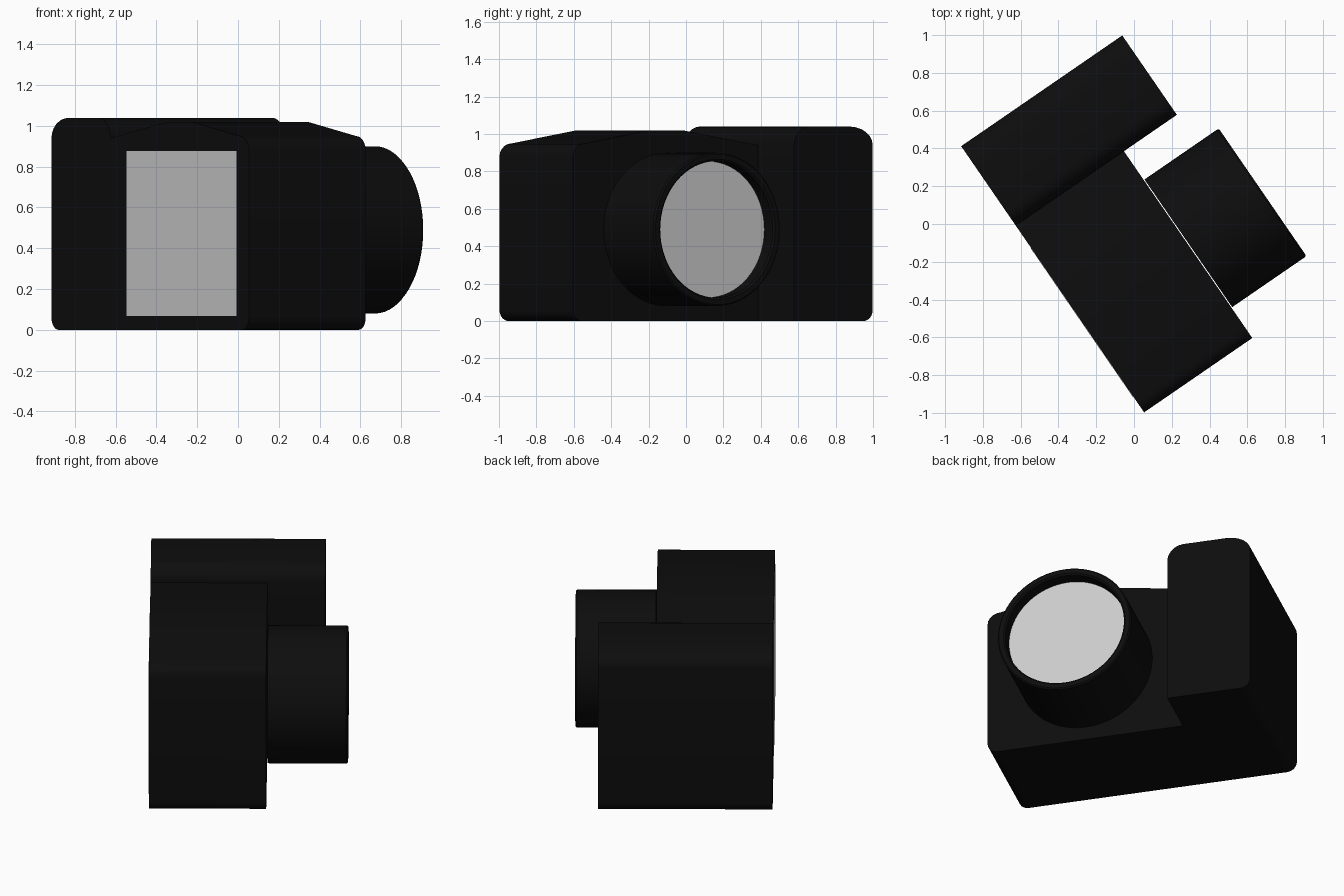
import bpy, bmesh, math
from mathutils import Matrix, Vector

if "Cube" in bpy.data.objects:
    bpy.data.objects.remove(bpy.data.objects["Cube"])

# Local frame: x = along the body, y = towards the lens, z = up; turned and centred
PLACE = Matrix.Translation((-0.915, 0.412, 0)) @ Matrix.Rotation(math.radians(-55.5), 4, 'Z')

black = bpy.data.materials.new("black_plastic")
black.diffuse_color = (0.004, 0.004, 0.004, 1)
black.use_nodes = True
black.node_tree.nodes["Principled BSDF"].inputs["Base Color"].default_value = black.diffuse_color


def finish(bm, name, mat=None, angle=35):
    bmesh.ops.recalc_face_normals(bm, faces=bm.faces)
    bm.transform(PLACE)
    me = bpy.data.meshes.new(name)
    bm.to_mesh(me)
    bm.free()
    ob = bpy.data.objects.new(name, me)
    bpy.context.collection.objects.link(ob)
    if mat:
        me.materials.append(mat)
    bpy.ops.object.select_all(action='DESELECT')
    ob.select_set(True)
    bpy.context.view_layer.objects.active = ob
    bpy.ops.object.shade_smooth_by_angle(angle=math.radians(angle))
    return ob


def corner(cx, cz, rx, rz, start, n=6):
    """Quarter ellipse, counter-clockwise from the start angle."""
    return [(cx + rx * math.cos(math.radians(start + 90 * i / n)),
             cz + rz * math.sin(math.radians(start + 90 * i / n))) for i in range(n + 1)]


def extrude(name, profile, depth):
    """Extrude an x-z profile from y = 0 to y = depth."""
    bm = bmesh.new()
    f = bm.faces.new([bm.verts.new((x, 0, z)) for x, z in profile])
    r = bmesh.ops.extrude_face_region(bm, geom=[f], use_keep_orig=True)
    moved = [v for v in r["geom"] if isinstance(v, bmesh.types.BMVert)]
    bmesh.ops.translate(bm, verts=moved, vec=(0, depth, 0))
    return finish(bm, name, black)


# Hand grip: tall block with rounded top corners
extrude("hand_grip",
        corner(0.15, 0.94, 0.15, 0.10, 90)
        + corner(0.06, 0.06, 0.06, 0.06, 180)
        + [(0.51, 0)]
        + corner(0.41, 0.94, 0.10, 0.10, 0), 1.035)

# Main body: top rises to a low hump above the lens
extrude("camera_body",
        [(0.51, 0.0)]
        + corner(1.65, 0.06, 0.06, 0.06, 270)
        + corner(1.63, 0.88, 0.08, 0.07, 0, 5)[:-1]
        + [(1.63, 0.95), (1.21, 1.02), (1.00, 1.02), (0.51, 0.94)], 0.695)

# Lens: lathed barrel with a recessed front
LENS = Matrix.Translation((1.105, 0, 0.49)) @ Matrix.Rotation(math.radians(-90), 4, 'X')


def lathe(name, profile, mat=None):
    bm = bmesh.new()
    vs = [bm.verts.new((r, 0, h)) for r, h in profile]
    edges = [bm.edges.new(p) for p in zip(vs, vs[1:])]
    bmesh.ops.spin(bm, geom=vs + edges, cent=(0, 0, 0), axis=(0, 0, 1),
                   angle=math.tau, steps=64)
    bmesh.ops.remove_doubles(bm, verts=bm.verts, dist=1e-5)
    bm.transform(LENS)
    return finish(bm, name, mat)


lathe("lens_barrel", [(0, 0.70), (0.41, 0.70), (0.41, 1.168), (0.402, 1.177),
                      (0.375, 1.177), (0.365, 1.168), (0.365, 1.085), (0, 1.085)], black)

# Lens glass: flat disc at the bottom of the recess
bm = bmesh.new()
bmesh.ops.create_circle(bm, cap_ends=True, segments=64, radius=0.364,
                        matrix=LENS @ Matrix.Translation((0, 0, 1.09)))
glass = finish(bm, "lens_glass")

# Rear screen: thin panel just proud of the back
bm = bmesh.new()
bmesh.ops.create_cube(bm, size=1, matrix=Matrix.Translation((1.131, 0, 0.473))
                      @ Matrix.Diagonal((0.954, 0.006, 0.81, 1)))
finish(bm, "rear_screen")

# Make sure the glass faces outwards
out = PLACE.to_3x3() @ Vector((0, 1, 0))
if glass.data.polygons[0].normal.dot(out) < 0:
    glass.data.flip_normals()
